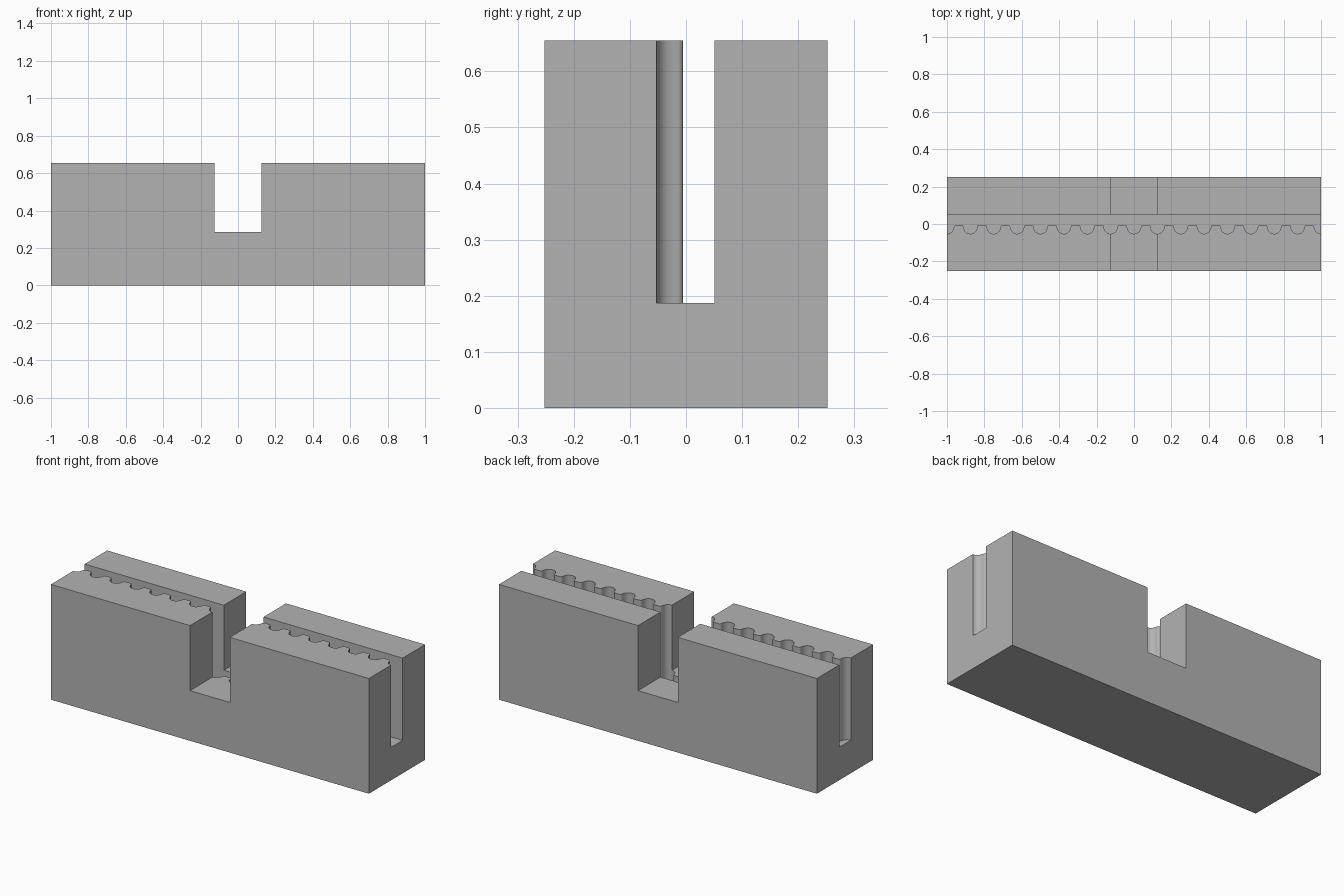
import bpy, bmesh, math

cube = bpy.data.objects.get("Cube")
if cube:
    bpy.data.objects.remove(cube, do_unlink=True)

# Main dimensions
HALF_Y, TOP = 0.2525, 0.655
SLOT_FLOOR, SLOT_BACK, LAND_Y = 0.1875, 0.051, -0.005
NOTCH_HALF, NOTCH_FLOOR = 0.125, 0.285
PITCH, MM = 0.125, 1 / 16

# One colour
grey = bpy.data.materials.new("plain_grey")
grey.use_nodes = True
colour = (0.45, 0.45, 0.45, 1)
grey.diffuse_color = colour
grey.node_tree.nodes["Principled BSDF"].inputs["Base Color"].default_value = colour


def prism(name, outline, z0, z1):
    """Extrude a plan outline (counter-clockwise) from z0 to z1."""
    bm = bmesh.new()
    face = bm.faces.new([bm.verts.new((x, y, z0)) for x, y in outline])
    result = bmesh.ops.extrude_face_region(bm, geom=[face])
    moved = [v for v in result["geom"] if isinstance(v, bmesh.types.BMVert)]
    bmesh.ops.translate(bm, verts=moved, vec=(0, 0, z1 - z0))
    bmesh.ops.recalc_face_normals(bm, faces=bm.faces)
    mesh = bpy.data.meshes.new(name)
    bm.to_mesh(mesh)
    bm.free()
    mesh.materials.append(grey)
    obj = bpy.data.objects.new(name, mesh)
    bpy.context.collection.objects.link(obj)
    return obj


def rectangle(hx, hy):
    return [(-hx, -hy), (hx, -hy), (hx, hy), (-hx, hy)]


# Half of one rounded belt groove: distance from centre, depth
half_groove = [(0.747, 0), (0.648, 0.037), (0.598, 0.13), (0.579, 0.238),
               (0.547, 0.343), (0.505, 0.444), (0.452, 0.54), (0.358, 0.637),
               (0.248, 0.707), (0.127, 0.75)]
groove = ([(-x, d) for x, d in half_groove] + [(0, 0.764)]
          + [(x, d) for x, d in reversed(half_groove)])

# Slot outline: plain back wall, row of grooves along the front wall
slot = [(1.25, SLOT_BACK), (-1.25, SLOT_BACK), (-1.25, LAND_Y)]
for i in range(-9, 10):
    slot += [(i * PITCH + x * MM, LAND_Y - d * MM) for x, d in groove]
slot.append((1.25, LAND_Y))

# Block, with the belt slot and the central notch cut away
block = prism("clamp_block", rectangle(1, HALF_Y), 0, TOP)
cutters = [prism("slot_cutter", slot, SLOT_FLOOR, 1),
           prism("notch_cutter", rectangle(NOTCH_HALF, 0.5), NOTCH_FLOOR, 1)]

bpy.ops.object.select_all(action="DESELECT")
block.select_set(True)
bpy.context.view_layer.objects.active = block
for cutter in cutters:
    cutter.hide_render = True
    cut = block.modifiers.new(cutter.name, "BOOLEAN")
    cut.operation = "DIFFERENCE"
    cut.solver = "EXACT"
    cut.object = cutter
    bpy.ops.object.modifier_apply(modifier=cut.name)
for cutter in cutters:
    bpy.data.objects.remove(cutter, do_unlink=True)

# Smooth rounded grooves, crisp block edges
bpy.ops.object.shade_smooth_by_angle(angle=math.radians(45))
